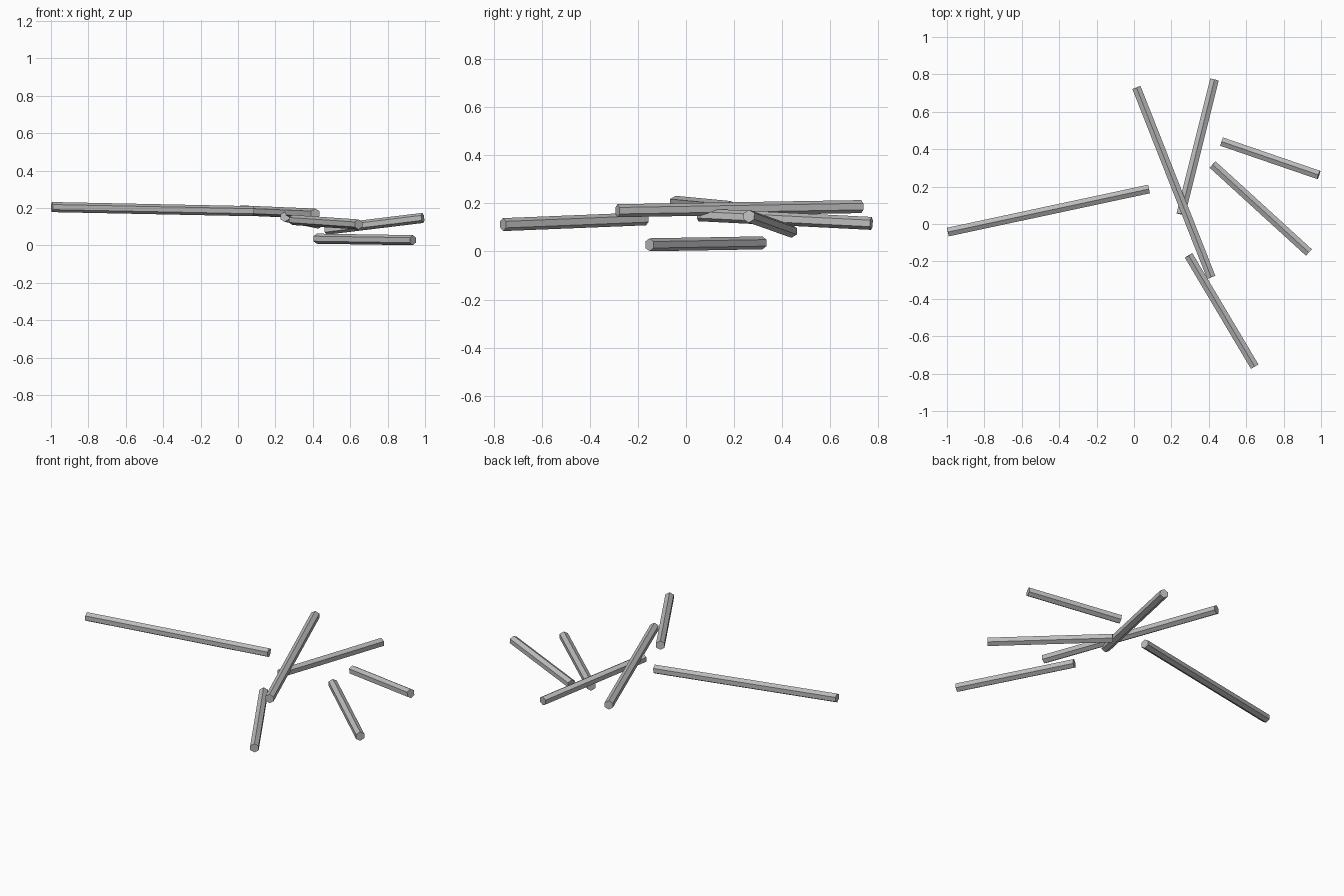
import bpy
from mathutils import Vector

default_cube = bpy.data.objects.get("Cube")
if default_cube:
    bpy.data.objects.remove(default_cube, do_unlink=True)

ROD_RADIUS = 0.027


def make_material(name, colour):
    material = bpy.data.materials.new(name)
    material.use_nodes = True
    material.diffuse_color = colour
    material.node_tree.nodes["Principled BSDF"].inputs["Base Color"].default_value = colour
    return material


def make_rod(name, start, end, material):
    """Six-sided rod between two points, with one long edge facing up."""
    start, end = Vector(start), Vector(end)
    axis = end - start
    bpy.ops.mesh.primitive_cylinder_add(
        vertices=6, radius=ROD_RADIUS, depth=axis.length,
        location=(start + end) / 2,
        rotation=axis.to_track_quat('Z', 'Y').to_euler())
    rod = bpy.context.object
    rod.name = name
    rod.data.materials.append(material)
    return rod


grey = make_material("plain grey", (0.5, 0.5, 0.5, 1))

# Scattered rods: centre of each end cap
rods = {
    "long_left_rod": ((-0.995, -0.043, 0.205), (0.08, 0.187, 0.183)),
    "long_crossing_rod": ((0.013, 0.73, 0.187), (0.413, -0.285, 0.17)),
    "back_rod": ((0.43, 0.772, 0.117), (0.25, 0.052, 0.153)),
    "right_tilted_rod": ((0.47, 0.44, 0.084), (0.988, 0.262, 0.147)),
    "right_ground_rod": ((0.42, 0.318, 0.036), (0.935, -0.152, 0.028)),
    "front_rod": ((0.292, -0.168, 0.136), (0.645, -0.762, 0.112)),
}
for rod_name, (start, end) in rods.items():
    make_rod(rod_name, start, end, grey)
